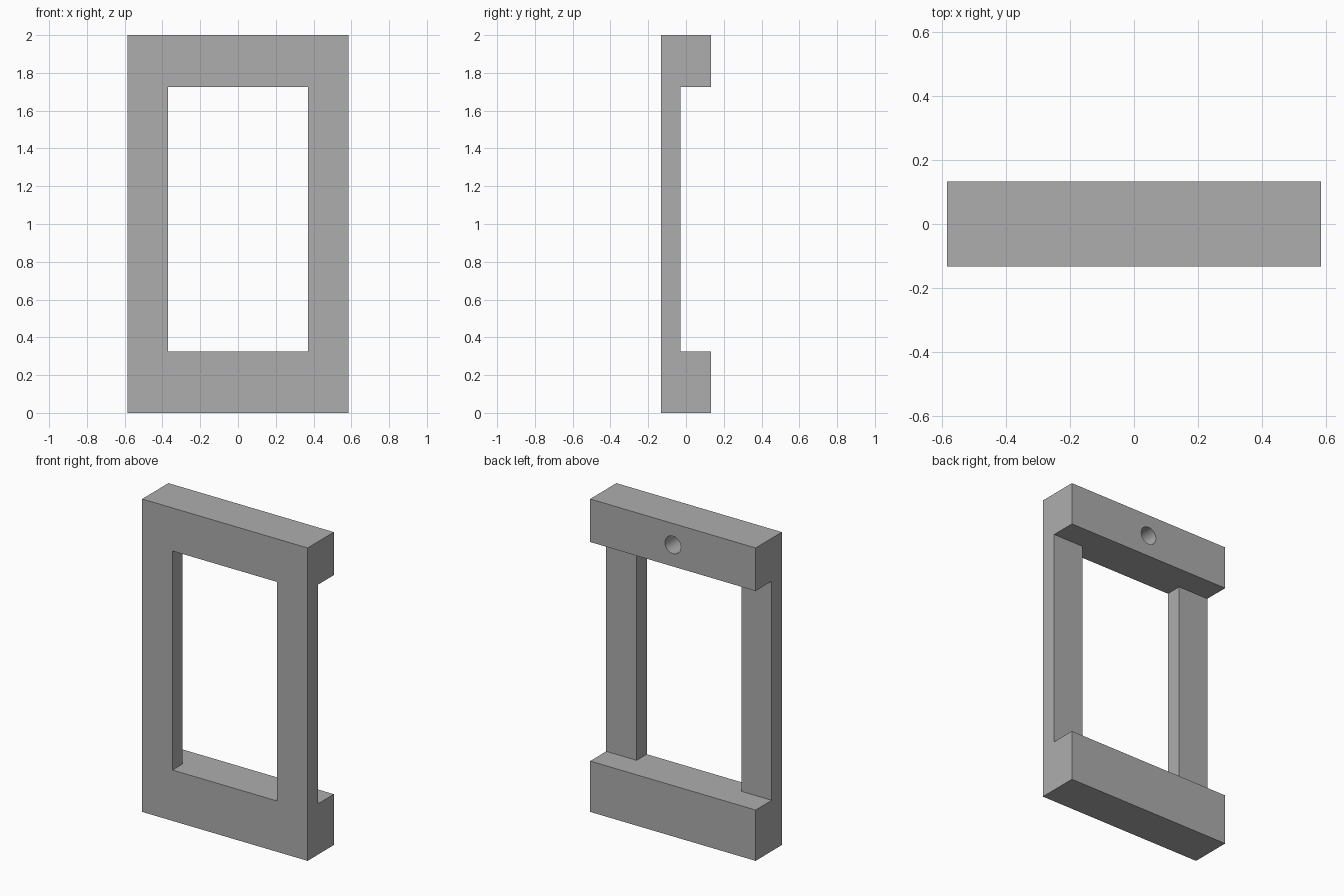
import bpy, bmesh, math

if "Cube" in bpy.data.objects:
    bpy.data.objects.remove(bpy.data.objects["Cube"])

# Dimensions of the frame
XS = [-0.585, -0.37, 0.37, 0.585]
YS = [-0.1325, -0.03, 0.1325]
ZS = [0.0, 0.325, 1.725, 2.0]
HOLE_Z, HOLE_R, HOLE_DEPTH = 1.863, 0.056, 0.2

grey = bpy.data.materials.new("plain grey")
grey.diffuse_color = (0.42, 0.42, 0.42, 1)
grey.use_nodes = True
grey.node_tree.nodes["Principled BSDF"].inputs["Base Color"].default_value = grey.diffuse_color


def filled(c):
    """Full-depth rails at top and bottom, thin stiles at the front sides."""
    i, j, k = c
    if not (0 <= i < 3 and 0 <= j < 2 and 0 <= k < 3):
        return False
    return k != 1 or (i != 1 and j == 0)


def make_object(name, bm):
    bmesh.ops.recalc_face_normals(bm, faces=bm.faces[:])
    mesh = bpy.data.meshes.new(name)
    bm.to_mesh(mesh)
    bm.free()
    mesh.materials.append(grey)
    ob = bpy.data.objects.new(name, mesh)
    bpy.context.collection.objects.link(ob)
    return ob


# Frame: outer skin of the filled cells, as one closed solid
bm = bmesh.new()
for cell in [(i, j, k) for i in range(3) for j in range(2) for k in range(3)]:
    if not filled(cell):
        continue
    for axis in range(3):
        for side in (0, 1):
            near = list(cell)
            near[axis] += 2 * side - 1
            if filled(near):
                continue
            u, v = (axis + 1) % 3, (axis + 2) % 3
            corners = []
            for du, dv in ((0, 0), (1, 0), (1, 1), (0, 1)):
                p = list(cell)
                p[axis] += side
                p[u] += du
                p[v] += dv
                corners.append(bm.verts.new((XS[p[0]], YS[p[1]], ZS[p[2]])))
            bm.faces.new(corners)
bmesh.ops.remove_doubles(bm, verts=bm.verts[:], dist=1e-4)
frame = make_object("frame", bm)

# Blind round hole in the back of the top rail
bm = bmesh.new()
bmesh.ops.create_cone(bm, cap_ends=True, segments=48, radius1=HOLE_R,
                      radius2=HOLE_R, depth=2 * HOLE_DEPTH)
drill = make_object("hole_cutter", bm)
drill.rotation_euler.x = math.pi / 2
drill.location = (0, YS[2], HOLE_Z)
drill.hide_render = True
drill.hide_set(True)

cut = frame.modifiers.new("hole", "BOOLEAN")
cut.operation = "DIFFERENCE"
cut.solver = "EXACT"
cut.object = drill

# Apply the cut, then smooth only the hole wall
bpy.context.view_layer.objects.active = frame
frame.select_set(True)
bpy.ops.object.modifier_apply(modifier=cut.name)
bpy.data.objects.remove(drill)
bpy.ops.object.shade_smooth_by_angle(angle=math.radians(30))
